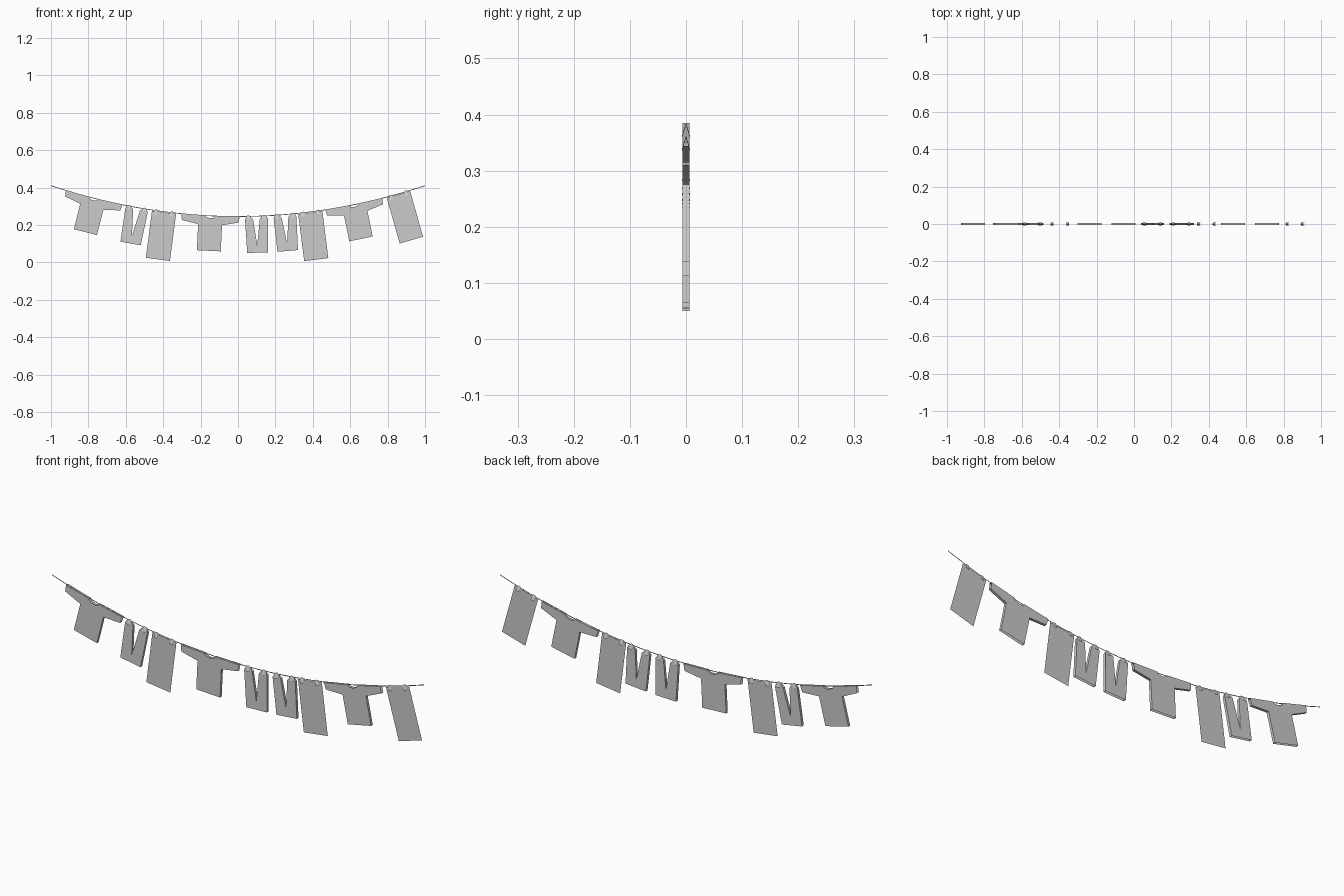
import bpy, math

if "Cube" in bpy.data.objects:
    bpy.data.objects.remove(bpy.data.objects["Cube"])

DEPTH = 0.0065  # half thickness of the hollow clothes


def line_z(x):
    return 0.245 + 0.165 * x * x


def add_mesh(name, verts, faces):
    mesh = bpy.data.meshes.new(name)
    mesh.from_pydata(verts, [], faces)
    mesh.update()
    ob = bpy.data.objects.new(name, mesh)
    bpy.context.collection.objects.link(ob)
    return ob


def hang(ob, x, pivot=None):
    """Hang an object on the line at x, tilted with the line."""
    pivot = x if pivot is None else pivot
    angle = math.atan(0.33 * pivot)
    off = (x - pivot)
    ob.location = (pivot + off * math.cos(angle), 0, line_z(pivot) + off * math.sin(angle))
    ob.rotation_euler = (0, -angle, 0)


def garment(name, half, open_edge):
    """Mirror a right-half outline (bottom centre to top centre) into a hollow cloth shell."""
    pts = half + [(-x, z) for x, z in reversed(half) if x > 0]
    n = len(pts)
    # cloth clamped at the line (z >= 0.002 on narrow cuffs) pinches to a ridge
    def depth(z):
        return 0.0 if name.startswith("trousers") and z > -0.002 else DEPTH
    verts = [(x, -depth(z), z) for x, z in pts] + [(x, depth(z), z) for x, z in pts]
    faces = [tuple(range(n)), tuple(range(2 * n - 1, n - 1, -1))]
    for i in range(n):
        j = (i + 1) % n
        pinched = depth(pts[i][1]) == 0 and depth(pts[j][1]) == 0
        if not pinched and not open_edge(pts[i], pts[j]):
            faces.append((j, i, n + i, n + j))
    return add_mesh(name, verts, faces)


def pegs(name, centre, spread):
    """Two small tent-shaped pegs straddling the line."""
    for k, s in enumerate((-spread, spread)):
        w, top, bot, y = 0.009, 0.006, -0.02, 0.0075
        verts = [(-w, -y, bot), (w, -y, bot), (w * 0.7, 0, top), (-w * 0.7, 0, top),
                 (-w, y, bot), (w, y, bot)]
        hang(add_mesh(f"{name}_peg_{k + 1}", verts, [(0, 1, 2, 3), (5, 4, 3, 2)]),
             centre + s, centre)


# washing line: thin flat ribbon
N = 48
xs = [-1 + 2 * i / N for i in range(N + 1)]
verts = [(x, 0, line_z(x) + d) for x in xs for d in (-0.002, 0.002)]
add_mesh("washing_line", verts,
         [(2 * i, 2 * i + 2, 2 * i + 3, 2 * i + 1) for i in range(N)])

# shirts: open hem, sleeve ends and neck
scoop = [(0.027 * math.cos(a), 0.001 - 0.013 * math.sin(a))
         for a in (math.pi / 8 * k for k in range(4))] + [(0, -0.012)]
shirt = [(0.064, -0.187), (0.064, -0.047), (0.152, -0.029), (0.156, 0.004)] + scoop


def shirt_open(a, b):
    hem = a[1] < -0.18 and b[1] < -0.18
    sleeve = abs(a[0]) > 0.15 and abs(b[0]) > 0.15
    neck = abs(a[0]) < 0.03 and abs(b[0]) < 0.03
    return hem or sleeve or neck


for i, x in enumerate((-0.77, -0.147, 0.62)):
    hang(garment(f"shirt_{i + 1}", shirt, shirt_open), x)

# trousers: hung upside down by the cuffs, open waist
trousers = [(0.055, -0.195), (0.061, -0.016), (0.053, -0.002 + 0.003),
            (0.032, 0.001), (0.018, -0.016), (0, -0.155)]
for i, x in enumerate((-0.54, 0.098, 0.25)):
    hang(garment(f"trousers_{i + 1}", trousers,
                 lambda a, b: a[1] < -0.19 and b[1] < -0.19), x)
    pegs(f"trousers_{i + 1}", x, 0.0425)

# towels: single flat sheets
for i, x in enumerate((-0.395, 0.386, 0.857)):
    w, top, bot = 0.065, -0.003, -0.257
    towel = add_mesh(f"towel_{i + 1}",
                     [(-w, 0, bot), (w, 0, bot), (w, 0, top), (-w, 0, top)], [(0, 1, 2, 3)])
    hang(towel, x)
    pegs(f"towel_{i + 1}", x, 0.042)
